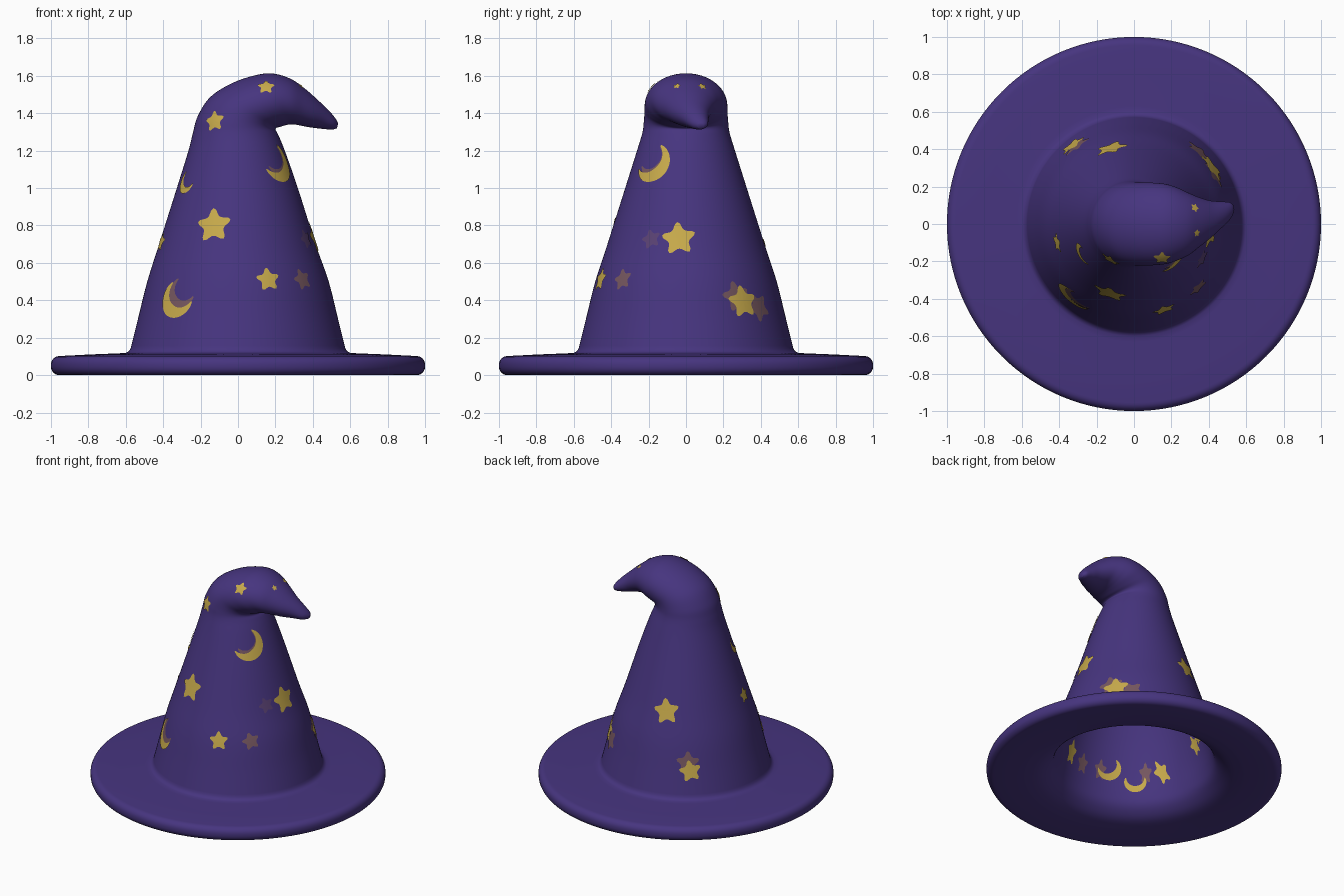
import bpy, bmesh, math
from mathutils import Vector
from mathutils.bvhtree import BVHTree

if "Cube" in bpy.data.objects:
    bpy.data.objects.remove(bpy.data.objects["Cube"])

N = 128


def material(name, rgb):
    m = bpy.data.materials.new(name)
    m.diffuse_color = (*rgb, 1)
    m.use_nodes = True
    m.node_tree.nodes["Principled BSDF"].inputs["Base Color"].default_value = m.diffuse_color
    return m


PURPLE = material("purple felt", (0.062, 0.035, 0.212))
GOLD = material("gold", (0.57, 0.40, 0.07))
DIM = material("faded gold", (0.18, 0.095, 0.115))
FAINT = material("faint mauve", (0.10, 0.053, 0.17))


def spline(rows, steps):
    """Catmull-Rom through rows of numbers."""
    out = []
    for i in range(len(rows) - 1):
        a, b, c, d = (rows[max(0, min(len(rows) - 1, i + k))] for k in (-1, 0, 1, 2))
        for s in range(steps):
            t = s / steps
            out.append([0.5 * (2 * q + (r - p) * t + (2 * p - 5 * q + 4 * r - u) * t * t
                               + (3 * q - p - 3 * r + u) * t ** 3)
                        for p, q, r, u in zip(a, b, c, d)])
    out.append(list(rows[-1]))
    return out


# lining, brim underside, rounded rim and brim top as a turned profile (radius, z)
lining = [(0.10, 1.31), (0.19, 1.28), (0.235, 1.2), (0.298, 1.0), (0.39, 0.7), (0.455, 0.5),
          (0.505, 0.3), (0.53, 0.17), (0.553, 0.095), (0.60, 0.045), (0.66, 0.015), (0.75, 0.0)]
rim = [(0.95, 0.0)]
rim += [(0.955 + 0.045 * math.cos(math.radians(a)), 0.045 + 0.045 * math.sin(math.radians(a)))
        for a in range(-80, 1, 16)]
rim += [(0.955 + 0.045 * math.cos(math.radians(a)), 0.057 + 0.045 * math.sin(math.radians(a)))
        for a in range(0, 91, 15)]
rim += [(0.8, 0.11), (0.63, 0.117), (0.60, 0.119), (0.587, 0.125)]

# crown sections: outer side x, z, inner side x, z, half width in y, centre y
crown = [(-0.575, 0.14, 0.575, 0.14, 0.575, 0), (-0.535, 0.3, 0.535, 0.3, 0.535, 0),
         (-0.485, 0.5, 0.485, 0.5, 0.485, 0), (-0.422, 0.7, 0.415, 0.7, 0.42, 0),
         (-0.327, 1.0, 0.32, 1.0, 0.325, 0), (-0.265, 1.2, 0.25, 1.2, 0.262, 0),
         (-0.24, 1.3, 0.215, 1.285, 0.234, 0), (-0.215, 1.385, 0.20, 1.312, 0.226, 0),
         (-0.15, 1.485, 0.205, 1.322, 0.222, 0), (-0.04, 1.557, 0.225, 1.327, 0.221, 0),
         (0.08, 1.60, 0.25, 1.335, 0.214, 0), (0.18, 1.613, 0.275, 1.34, 0.195, 0),
         (0.28, 1.585, 0.305, 1.34, 0.166, 0), (0.36, 1.53, 0.34, 1.333, 0.132, 0.01),
         (0.43, 1.468, 0.385, 1.325, 0.10, 0.025), (0.49, 1.41, 0.44, 1.318, 0.07, 0.05),
         (0.523, 1.37, 0.50, 1.313, 0.046, 0.07), (0.536, 1.345, 0.528, 1.319, 0.018, 0.08)]

sections = [(-r, z, r, z, r, 0) for r, z in spline(lining, 4) + rim] + spline(crown, 6)

# hat shell: one closed skin
bm = bmesh.new()
rings = []
for xo, zo, xi, zi, w, yc in sections:
    ring = []
    for j in range(N):
        c, s = math.cos(math.tau * j / N), math.sin(math.tau * j / N)
        ring.append(bm.verts.new(((xi + xo) / 2 + (xi - xo) / 2 * c, yc + w * s,
                                  (zi + zo) / 2 + (zi - zo) / 2 * c)))
    rings.append(ring)
for a, b in zip(rings, rings[1:]):
    for j in range(N):
        k = (j + 1) % N
        bm.faces.new((a[j], a[k], b[k], b[j]))
bm.faces.new(rings[0])
bm.faces.new(rings[-1])
bmesh.ops.recalc_face_normals(bm, faces=bm.faces)
bm.normal_update()
for f in bm.faces:
    f.smooth = True
tree = BVHTree.FromBMesh(bm)


def add_object(name, mesh_bm, mat):
    me = bpy.data.meshes.new(name)
    mesh_bm.to_mesh(me)
    me.materials.append(mat)
    ob = bpy.data.objects.new(name, me)
    bpy.context.collection.objects.link(ob)


add_object("hat_shell", bm, PURPLE)


# outlines: (inner points, outer points), unit size
def star_shape():
    outer = []
    for i in range(41):
        a = math.tau * i / 40
        r = 0.78 + 0.2 * math.cos(5 * a) + 0.04 * math.cos(10 * a)  # soft five-pointed star
        outer.append(Vector((-math.sin(a), math.cos(a))) * r)
    return [Vector((0, 0))] * len(outer), outer


def moon_shape():
    span = math.radians(118)
    inner, outer = [], []
    for i in range(29):
        t = -1 + 2 * i / 28
        d = Vector((math.cos(t * span), math.sin(t * span)))
        outer.append(d)
        inner.append(d * (0.92 - 0.56 * (1 - t * t)))
    return inner, outer


SHAPES = {"star": star_shape(), "moon": moon_shape()}


def decal(name, shape, point, size, turn=0, mat=GOLD, lift=0.005, stretch=1.0):
    """Lay a thin flat shape over the hat surface nearest to point."""
    co, n, _, _ = tree.find_nearest(Vector(point))
    right = Vector((0, 0, 1)).cross(n).normalized()
    up = n.cross(right)
    ca, sa = math.cos(math.radians(turn)), math.sin(math.radians(turn))
    b = bmesh.new()
    cols = []
    for p, q in zip(*SHAPES[shape]):
        col = []
        for k in range(5):
            v = p.lerp(q, k / 4) * size
            v.y *= stretch
            x, y = v.x * ca - v.y * sa, v.x * sa + v.y * ca
            hit, hn, _, _ = tree.find_nearest(co + right * x + up * y)
            col.append(b.verts.new(hit + hn * lift))
        cols.append(col)
    for c, d in zip(cols, cols[1:]):
        for k in range(4):
            b.faces.new((c[k], c[k + 1], d[k + 1], d[k])).smooth = True
    bmesh.ops.remove_doubles(b, verts=b.verts, dist=1e-5)
    add_object(name, b, mat)


# faded ghosts under the gold marks
for i, (shape, p, s, t, m) in enumerate([
        ("star", (0.34, -0.335, 0.51), 0.06, 15, DIM), ("star", (0.37, -0.19, 0.73), 0.055, 90, FAINT),
        ("star", (0.43, 0.27, 0.42), 0.085, 10, DIM), ("star", (0.34, 0.38, 0.36), 0.08, 30, DIM),
        ("moon", (0.23, -0.185, 1.15), 0.088, -45, DIM), ("moon", (-0.305, -0.40, 0.44), 0.088, -130, DIM),
        ("star", (-0.21, 0.17, 1.06), 0.034, 30, DIM), ("star", (-0.31, 0.42, 0.37), 0.08, 0, DIM)]):
    decal(f"faded_mark_{i}", shape, p, s, t, m, 0.003)

# gold stars
for i, (p, s, t) in enumerate([
        ((-0.13, -0.37, 0.80), 0.095, 5), ((0.16, -0.455, 0.51), 0.065, 5),
        ((-0.41, -0.10, 0.71), 0.055, 0), ((-0.13, -0.20, 1.36), 0.057, 10),
        ((0.15, -0.17, 1.53), 0.046, 0), ((0.41, -0.04, 0.73), 0.092, 5),
        ((0.41, 0.30, 0.39), 0.09, 5), ((0.33, 0.09, 1.55), 0.024, 0),
        ((0.34, -0.05, 1.55), 0.02, 0), ((-0.33, 0.42, 0.315), 0.075, 10),
        ((-0.12, 0.40, 0.70), 0.09, 10), ((-0.24, 0.17, 1.05), 0.028, 0),
        ((-0.47, 0.14, 0.40), 0.036, 0)]):
    decal(f"gold_star_{i}", "star", p, s, t)

# gold crescent moons
for i, (p, s, t) in enumerate([((0.215, -0.18, 1.135), 0.108, -45),
                               ((-0.32, -0.385, 0.405), 0.105, -125),
                               ((-0.28, -0.165, 1.035), 0.066, -125)]):
    decal(f"gold_moon_{i}", "moon", p, s, t)

# marks on the lining: azimuth, height, shape, size, turn
for i, (az, z, shape, s, t) in enumerate([
        (289, 0.32, "star", 0.05, 0), (250, 0.31, "moon", 0.08, -60), (229, 0.23, "moon", 0.07, -90),
        (208, 0.28, "star", 0.05, 25), (171, 0.37, "star", 0.045, 20), (115, 0.3, "star", 0.055, 0),
        (36, 0.36, "star", 0.06, 0), (345, 0.3, "star", 0.045, 0)]):
    a = math.radians(az)
    decal(f"lining_mark_{i}", shape, (0.46 * math.cos(a), 0.46 * math.sin(a), z), s, t, GOLD, 0.005,
          1.9 if shape == "star" else 1.1)
for i, az in enumerate((274, 257, 221)):
    a = math.radians(az)
    decal(f"lining_faded_mark_{i}", "star", (0.46 * math.cos(a), 0.46 * math.sin(a), 0.29),
          0.045, 0, DIM, 0.003, 1.7)
